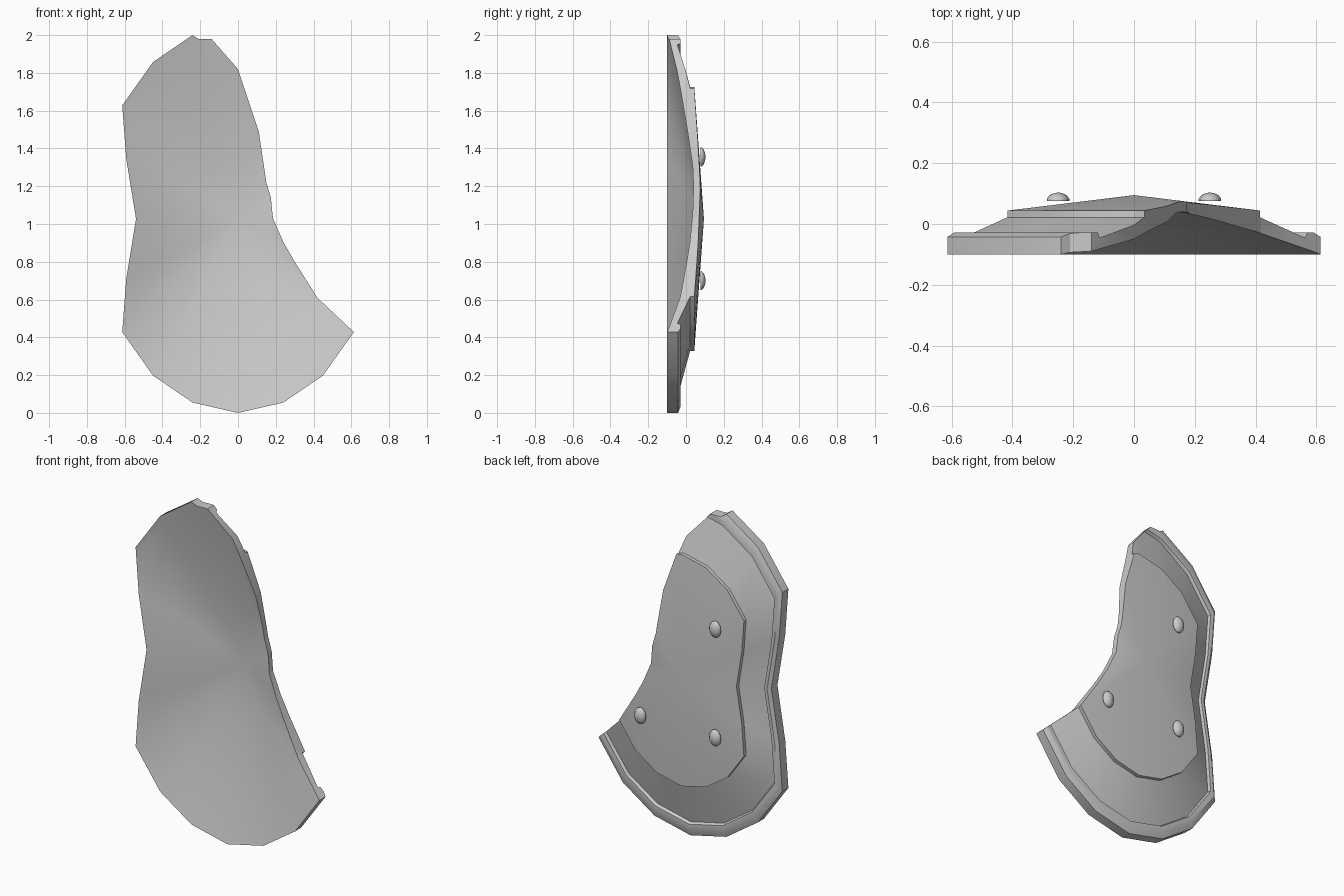
import bpy, bmesh, math

if "Cube" in bpy.data.objects:
    bpy.data.objects.remove(bpy.data.objects["Cube"])

CZ = 1.0275  # height of the shield centre


def new_object(name, bm):
    bmesh.ops.recalc_face_normals(bm, faces=bm.faces)
    mesh = bpy.data.meshes.new(name)
    bm.to_mesh(mesh)
    bm.free()
    ob = bpy.data.objects.new(name, mesh)
    bpy.context.collection.objects.link(ob)
    return ob


def activate(ob):
    bpy.ops.object.select_all(action='DESELECT')
    ob.select_set(True)
    bpy.context.view_layer.objects.active = ob


def nested_rings(name, outline, profile, front_y, back_y):
    """Closed shell: scaled copies of an outline, fanned to a centre on both sides."""
    bm = bmesh.new()
    rings = [[bm.verts.new((x * t, y, CZ + z * t)) for x, z in outline]
             for t, y in profile]
    n = len(outline)
    for a, b in zip(rings, rings[1:]):
        for i in range(n):
            j = (i + 1) % n
            bm.faces.new((a[i], a[j], b[j], b[i]))
    for ring, y in ((rings[0], front_y), (rings[-1], back_y)):
        c = bm.verts.new((0, y, CZ))
        for i in range(n):
            bm.faces.new((ring[i], ring[(i + 1) % n], c))
    return new_object(name, bm)


# Waisted outline: one quarter mirrored twice
quarter = [(0, -1.0275), (0.24, -0.973), (0.45, -0.83), (0.613, -0.60),
           (0.592, -0.32), (0.54, 0)]
right = quarter + [(x, -z) for x, z in quarter[-2::-1]]
outline = right + [(-x, z) for x, z in right[-2:0:-1]]

# Profile from hollow front, round the rim, to the raised back plate
profile = [(0.33, 0.035), (0.68, -0.03), (0.96, -0.09), (1.0, -0.10),
           (1.0, -0.042), (0.965, -0.028), (0.93, -0.028), (0.922, -0.046),
           (0.68, 0.022), (0.68, 0.044)]
shield = nested_rings("broken_shield", outline, profile, 0.06, 0.095)

# Jagged break: prism that removes the missing side
crack = [(-0.27, 2.02), (-0.21, 1.98), (-0.14, 1.98), (0, 1.82), (0.11, 1.49),
         (0.15, 1.22), (0.174, 1.14), (0.185, 1.03), (0.24, 0.905),
         (0.30, 0.80), (0.42, 0.61), (0.613, 0.428), (0.8, 0.25),
         (1.2, 0.25), (1.2, 2.4), (-0.27, 2.4)]
bm = bmesh.new()
face = bm.faces.new([bm.verts.new((x, -0.4, z)) for x, z in crack])
ext = bmesh.ops.extrude_face_region(bm, geom=[face])
bmesh.ops.translate(bm, vec=(0, 0.8, 0),
                    verts=[v for v in ext["geom"] if isinstance(v, bmesh.types.BMVert)])
cutter = new_object("break_cutter", bm)
cutter.hide_render = True
mod = shield.modifiers.new("break", 'BOOLEAN')
mod.operation = 'DIFFERENCE'
mod.solver = 'EXACT'
mod.object = cutter
activate(shield)
bpy.ops.object.modifier_apply(modifier=mod.name)
bpy.data.objects.remove(cutter)
bpy.ops.object.shade_smooth_by_angle(angle=math.radians(25))

# Domed rivets on the back plate
for k, (x, z) in enumerate([(-0.25, 1.355), (-0.25, 0.70), (0.25, 0.70)]):
    bm = bmesh.new()
    n = 12
    rings = []
    for s, y in [(1, 0.076), (1, 0.083), (0.78, 0.094), (0.4, 0.101)]:
        rings.append([bm.verts.new((x + 0.037 * s * math.cos(2 * math.pi * i / n), y,
                                    z + 0.05 * s * math.sin(2 * math.pi * i / n)))
                      for i in range(n)])
    for a, b in zip(rings, rings[1:]):
        for i in range(n):
            j = (i + 1) % n
            bm.faces.new((a[i], a[j], b[j], b[i]))
    bm.faces.new(rings[0])
    tip = bm.verts.new((x, 0.104, z))
    for i in range(n):
        bm.faces.new((rings[-1][i], rings[-1][(i + 1) % n], tip))
    rivet = new_object(f"rivet_{k + 1}", bm)
    activate(rivet)
    bpy.ops.object.shade_smooth_by_angle(angle=math.radians(50))
